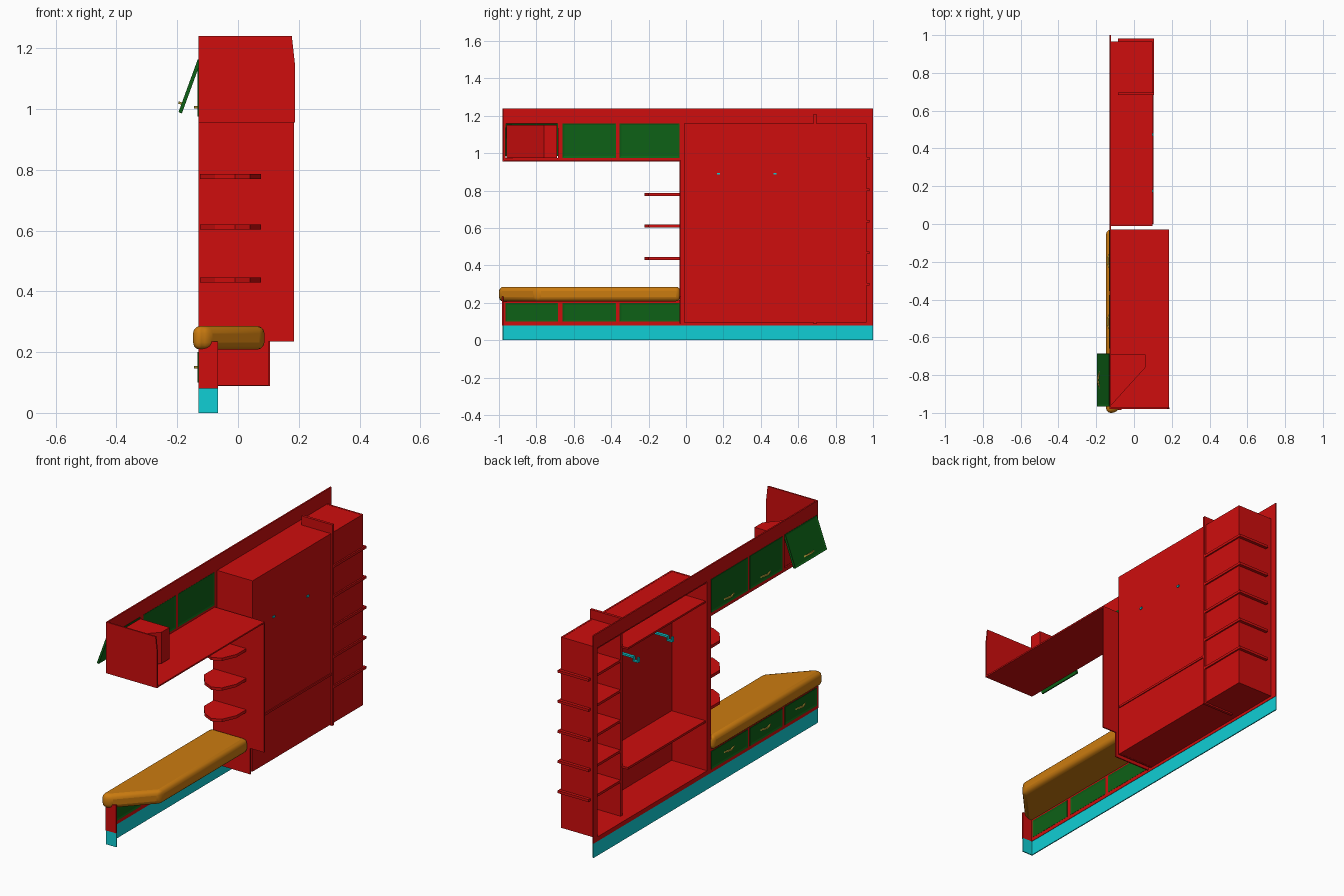
import bpy, bmesh, math
from mathutils import Matrix, Vector

cube = bpy.data.objects.get("Cube")
if cube:
    bpy.data.objects.remove(cube, do_unlink=True)


def material(name, rgb):
    m = bpy.data.materials.new(name)
    m.use_nodes = True
    m.diffuse_color = (*rgb, 1)
    m.node_tree.nodes["Principled BSDF"].inputs["Base Color"].default_value = (*rgb, 1)
    return m


RED = material("red panel", (0.62, 0.004, 0.004))
GREEN = material("green door", (0.004, 0.12, 0.008))
ORANGE = material("orange cushion", (0.6, 0.2, 0.005))
CYAN = material("cyan trim", (0.005, 0.62, 0.66))
GOLD = material("gold handle", (0.55, 0.42, 0.05))


def finish(name, bm, mat):
    bmesh.ops.recalc_face_normals(bm, faces=bm.faces)
    mesh = bpy.data.meshes.new(name)
    bm.to_mesh(mesh)
    bm.free()
    mesh.materials.append(mat)
    ob = bpy.data.objects.new(name, mesh)
    bpy.context.collection.objects.link(ob)
    return ob


def box(name, x, y, z, mat=RED):
    """Box from (min, max) ranges on each axis."""
    bm = bmesh.new()
    bmesh.ops.create_cube(bm, size=1)
    for v in bm.verts:
        v.co = [r[0] + (c + 0.5) * (r[1] - r[0]) for c, r in zip(v.co, (x, y, z))]
    return finish(name, bm, mat)


def prism(name, pts, lo, hi, axis="z", mat=RED):
    """Outline in xy extruded along z, or outline in xz extruded along y."""
    bm = bmesh.new()
    to3 = (lambda a, b: (a, b, lo)) if axis == "z" else (lambda a, b: (a, lo, b))
    face = bm.faces.new([bm.verts.new(to3(a, b)) for a, b in pts])
    res = bmesh.ops.extrude_face_region(bm, geom=[face])
    move = Vector((0, 0, hi - lo)) if axis == "z" else Vector((0, hi - lo, 0))
    bmesh.ops.translate(bm, vec=move, verts=[g for g in res["geom"] if isinstance(g, bmesh.types.BMVert)])
    return finish(name, bm, mat)


FRONT = (-0.13, -0.122)                       # front panel plane
DOORS = [(-0.965, -0.685), (-0.66, -0.375), (-0.355, -0.035)]


def door(name, y, z, handle_z):
    """Panelled door with a bowed handle; returns both objects."""
    bm = bmesh.new()
    bmesh.ops.create_cube(bm, size=1)
    for v in bm.verts:
        v.co = [r[0] + (c + 0.5) * (r[1] - r[0]) for c, r in zip(v.co, ((-0.133, -0.121), y, z))]
    sides = [f for f in bm.faces if abs(f.normal.x) > 0.9]
    bmesh.ops.inset_individual(bm, faces=sides, thickness=0.013, depth=-0.003)
    leaf = finish(name, bm, GREEN)
    c = (y[0] + y[1]) / 2
    outer = [(-0.130 - 0.014 * math.sin(math.pi * i / 6), c - 0.045 + 0.015 * i) for i in range(7)]
    inner = [(-0.129 - 0.007 * math.sin(math.pi * i / 6), c - 0.037 + 0.0123 * i) for i in range(6, -1, -1)]
    grip = prism(name + "_handle", outer + inner, handle_z - 0.004, handle_z + 0.004, mat=GOLD)
    return leaf, grip


def door_frame(name, z0, z1, rail0, rail1):
    """Rails and stiles around a row of three doors."""
    box(name + "_bottom_rail", FRONT, (-0.98, -0.03), (z0, rail0))
    box(name + "_top_rail", FRONT, (-0.98, -0.03), (rail1, z1))
    edges = [-0.98] + [e for d in DOORS for e in d] + [-0.02]
    for i in range(0, len(edges), 2):
        box(f"{name}_stile_{i // 2}", FRONT, (edges[i], edges[i + 1]), (rail0, rail1))


# Kick board with its short end return
box("kick_board", (-0.13, -0.124), (-0.98, 1.0), (0, 0.08), CYAN)
box("kick_board_end", (-0.124, -0.065), (-0.98, -0.974), (0, 0.08), CYAN)

# Bench front, end and drawers
door_frame("bench", 0.08, 0.215, 0.1, 0.2)
box("bench_end", (-0.13, -0.065), (-0.985, -0.975), (0.08, 0.235))
for i, y in enumerate(DOORS):
    door(f"bench_drawer_{i}", y, (0.1, 0.2), 0.15)

# Cushion with a cut corner
cushion = prism("bench_cushion", [(-0.148, -1), (-0.1, -1), (0.087, -0.8), (0.087, -0.03), (-0.148, -0.03)],
                0.208, 0.286, mat=ORANGE)
bevel = cushion.modifiers.new("round", "BEVEL")
bevel.width, bevel.segments = 0.024, 3
bpy.context.view_layer.objects.active = cushion
cushion.select_set(True)
bpy.ops.object.shade_smooth_by_angle(angle=math.radians(40))
cushion.select_set(False)

# Overhead locker: floor, end, front frame, doors and corner bin
box("locker_floor", (-0.13, 0.185), (-0.98, -0.03), (0.955, 0.963))
prism("locker_end", [(-0.13, 0.955), (0.187, 0.955), (0.187, 1.15), (0.177, 1.24), (-0.13, 1.24)],
      -0.98, -0.972, "y")
door_frame("locker", 0.955, 1.24, 0.975, 1.16)
prism("corner_bin", [(-0.121, -0.96), (0.06, -0.76), (0.06, -0.69), (-0.121, -0.69)], 0.975, 1.15)
for i, y in enumerate(DOORS):
    parts = door(f"locker_door_{i}", y, (0.975, 1.16), 1.005)
    if i == 0:                                # first door hangs open
        hinge = Matrix.Translation((-0.123, 0, 1.16))
        for p in parts:
            p.data.transform(hinge @ Matrix.Rotation(0.35, 4, "Y") @ hinge.inverted())

# Wardrobe front frame
box("wardrobe_header", FRONT, (-0.03, 1.0), (1.16, 1.24))
box("wardrobe_sill", FRONT, (-0.03, 1.0), (0.08, 0.105))
box("wardrobe_stile_near", FRONT, (-0.03, 0.0), (0.105, 1.16))
box("wardrobe_stile_far", FRONT, (0.965, 1.0), (0.105, 1.16))

# Wardrobe carcass
box("wardrobe_back", (0.088, 0.097), (-0.01, 0.965), (0.095, 1.16))
box("wardrobe_side_near", (-0.124, 0.09), (-0.01, 0.0), (0.095, 1.16))
box("wardrobe_side_far", (-0.124, 0.09), (0.956, 0.965), (0.095, 1.16))
box("wardrobe_top", (-0.124, 0.09), (-0.008, 0.963), (1.15, 1.159))
box("wardrobe_floor", (-0.124, 0.09), (-0.008, 0.963), (0.096, 0.105))
box("wardrobe_partition", (-0.085, 0.105), (0.682, 0.697), (0.088, 1.21))
box("hat_shelf", (-0.12, 0.09), (0, 0.685), (1.04, 1.05))
box("low_shelf", (-0.12, 0.102), (0, 0.685), (0.37, 0.382))
for i in range(5):
    z = 0.30 + 0.168 * i
    box(f"linen_shelf_{i}", (-0.085, 0.105), (0.69, 0.982), (z - 0.007, z + 0.007))

# Stepped panel beside the seat with rounded display shelves
prism("seat_side_panel", [(-0.13, 0.09), (0.1, 0.09), (0.1, 0.235), (0.185, 0.235), (0.185, 0.955), (-0.13, 0.955)],
      -0.035, -0.028, "y")
SHELF = [(-0.125, -0.03), (-0.125, -0.12), (-0.075, -0.19), (-0.01, -0.222), (0.04, -0.2), (0.075, -0.12), (0.075, -0.03)]
for i, z in enumerate((0.437, 0.612, 0.778)):
    prism(f"display_shelf_{i}", SHELF, z - 0.008, z + 0.008)

# Coat hooks
HOOK = [(0.102, 0.885), (0.102, 0.895), (-0.015, 0.895), (-0.015, 0.875), (-0.035, 0.875),
        (-0.035, 0.895), (-0.042, 0.895), (-0.042, 0.867), (-0.007, 0.867), (-0.007, 0.885)]
for i, y in enumerate((0.175, 0.475)):
    prism(f"coat_hook_{i}", HOOK, y - 0.008, y + 0.008, "y", CYAN)
